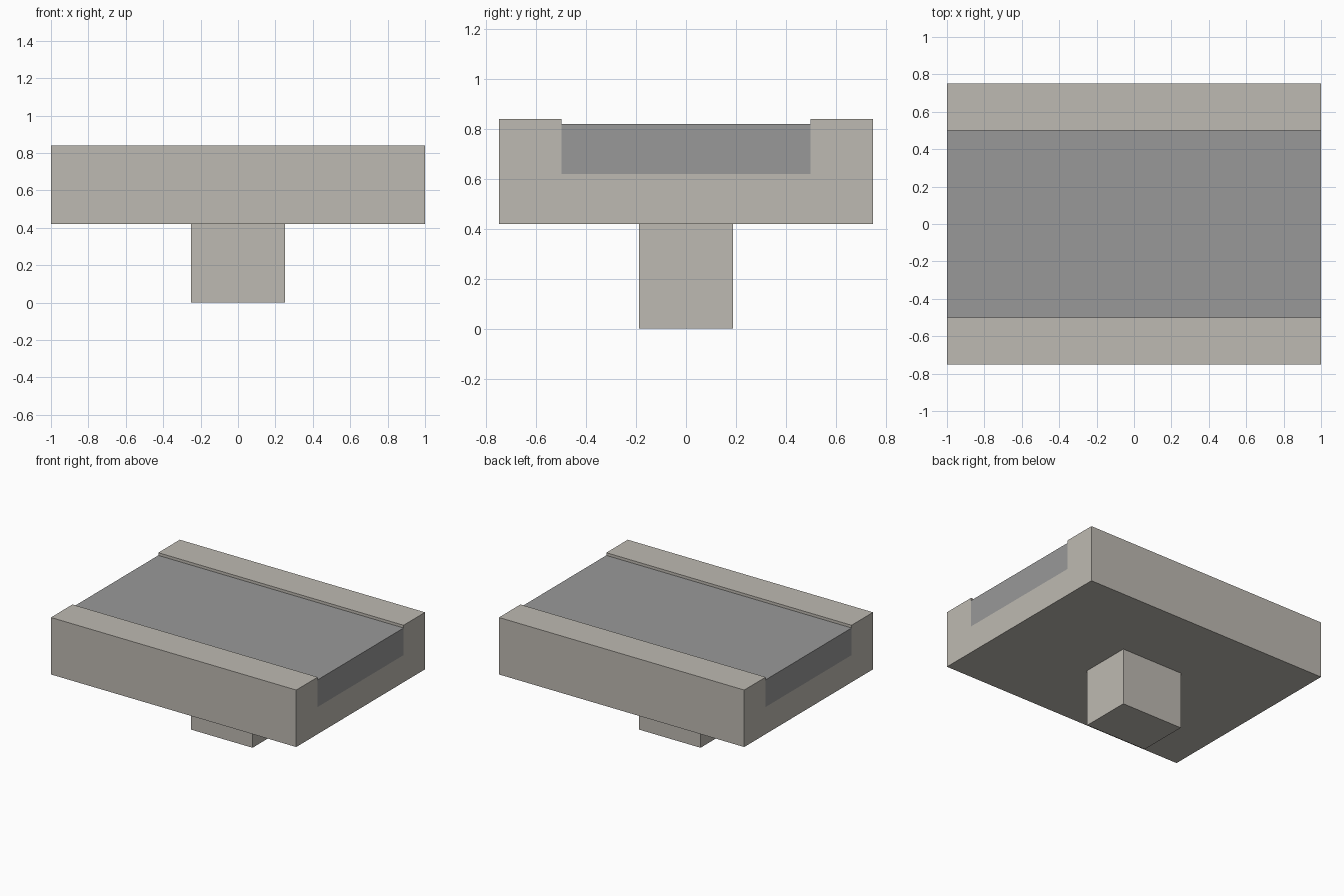
import bpy, bmesh

if "Cube" in bpy.data.objects:
    bpy.data.objects.remove(bpy.data.objects["Cube"])


def srgb(r, g, b):
    lin = [(c / 255 / 12.92) if c / 255 <= 0.04045 else ((c / 255 + 0.055) / 1.055) ** 2.4
           for c in (r, g, b)]
    return (*lin, 1.0)


def material(name, rgb):
    m = bpy.data.materials.new(name)
    m.diffuse_color = srgb(*rgb)
    m.use_nodes = True
    m.node_tree.nodes["Principled BSDF"].inputs["Base Color"].default_value = m.diffuse_color
    return m


def extrude_x(name, profile, half, mat):
    """Solid made by extruding a y,z profile along x."""
    bm = bmesh.new()
    face = bm.faces.new([bm.verts.new((-half, y, z)) for y, z in profile])
    new = bmesh.ops.extrude_face_region(bm, geom=[face])["geom"]
    bmesh.ops.translate(bm, vec=(2 * half, 0, 0),
                        verts=[v for v in new if isinstance(v, bmesh.types.BMVert)])
    bmesh.ops.recalc_face_normals(bm, faces=bm.faces)
    me = bpy.data.meshes.new(name)
    bm.to_mesh(me)
    bm.free()
    me.materials.append(mat)
    ob = bpy.data.objects.new(name, me)
    bpy.context.collection.objects.link(ob)
    return ob


def rect(half_y, z0, z1):
    return [(-half_y, z0), (half_y, z0), (half_y, z1), (-half_y, z1)]


concrete = material("warm concrete", (190, 186, 178))
asphalt = material("road grey", (153, 153, 153))

BOTTOM, FLOOR, ROAD, TOP = 0.421, 0.621, 0.821, 0.841

# Deck with a raised kerb along each long side
half_profile = [(0.75, BOTTOM), (0.75, TOP), (0.5, TOP), (0.5, FLOOR)]
deck = half_profile + [(-y, z) for y, z in reversed(half_profile)]
extrude_x("bridge_deck", deck, 1.0, concrete)

# Road slab filling the channel
extrude_x("road_surface", rect(0.5, FLOOR, ROAD), 1.0, asphalt)

# Central support pillar
extrude_x("support_pillar", rect(0.1875, 0.0, BOTTOM), 0.25, concrete)
